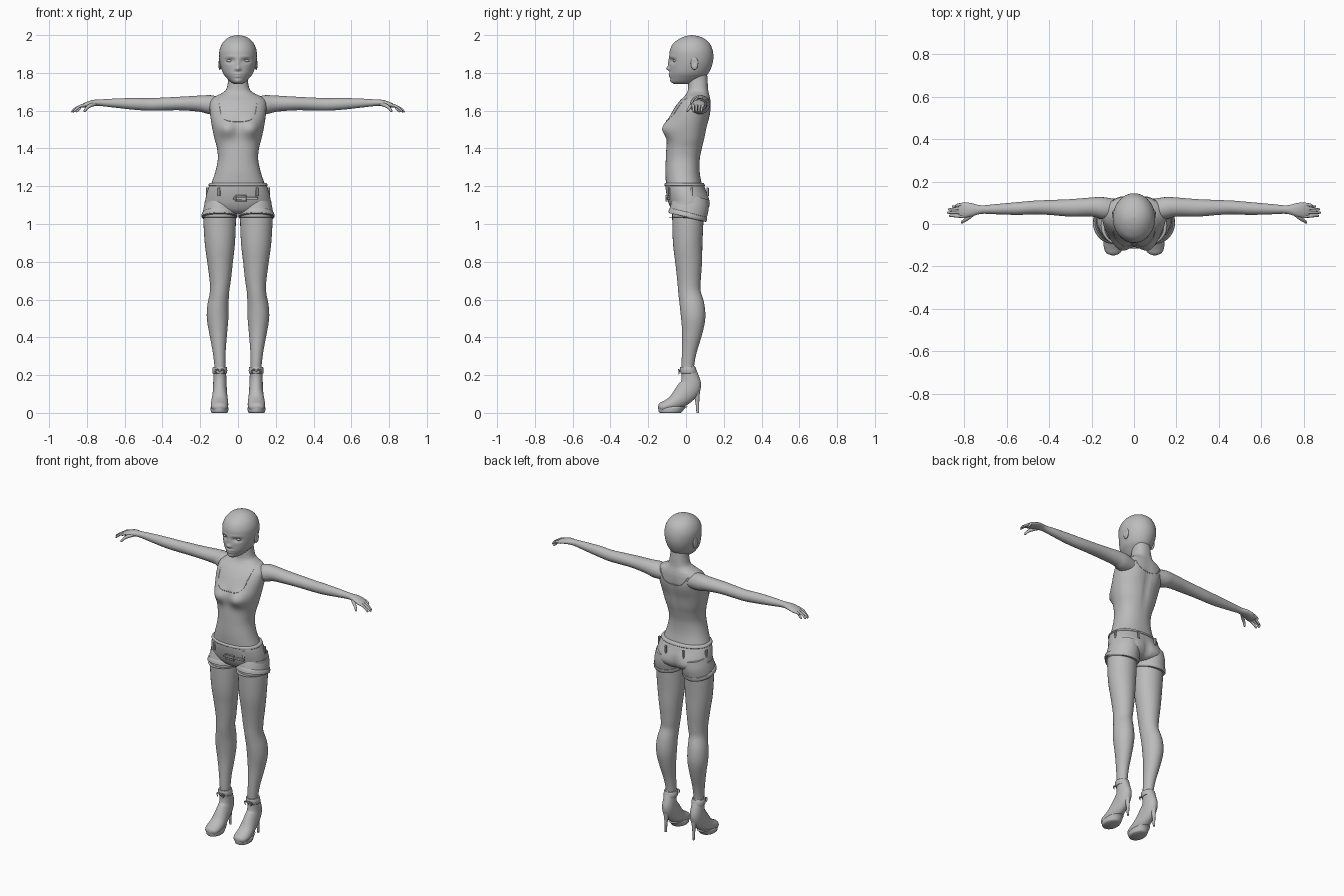
import bpy, bmesh, math
from mathutils import Vector

grey = bpy.data.materials.new("plain grey")
grey.diffuse_color = (0.5, 0.5, 0.5, 1)
X, Y, Z = Vector((1, 0, 0)), Vector((0, 1, 0)), Vector((0, 0, 1))


def finish(name, bm, mirror=False, angle=50):
    bmesh.ops.recalc_face_normals(bm, faces=bm.faces)
    me = bpy.data.meshes.new(name)
    bm.to_mesh(me)
    bm.free()
    me.materials.append(grey)
    ob = bpy.data.objects.new(name, me)
    bpy.context.collection.objects.link(ob)
    bpy.context.view_layer.objects.active = ob
    ob.select_set(True)
    bpy.ops.object.shade_smooth_by_angle(angle=math.radians(angle))
    ob.select_set(False)
    if mirror:
        ob.modifiers.new("Mirror", 'MIRROR')
    return ob


def smooth_path(pts, steps):
    """Catmull-Rom through rows of (x, y, z, radius_a, radius_b)."""
    p = [Vector(q) for q in pts]
    p = [p[0] * 2 - p[1]] + p + [p[-1] * 2 - p[-2]]
    out = []
    for i in range(1, len(p) - 2):
        a, b, c, d = p[i - 1:i + 3]
        for s in range(steps):
            t = s / steps
            out.append(0.5 * (2 * b + (c - a) * t + (2 * a - 5 * b + 4 * c - d) * t * t
                              + (3 * b - a - 3 * c + d) * t ** 3))
    return out + [p[-2]]


def tube(name, pts, side=X, seg=24, steps=4, level=False, power=2.0, mirror=False):
    """Skin elliptical rings along a path; level keeps every ring horizontal."""
    path = smooth_path(pts, steps)
    bm, rings = bmesh.new(), []
    for i, q in enumerate(path):
        c = Vector(q[:3])
        t = Vector(path[min(i + 1, len(path) - 1)][:3]) - Vector(path[max(i - 1, 0)][:3])
        other = Y if level else t.cross(side).normalized()
        ring = []
        for k in range(seg):
            a = 2 * math.pi * k / seg
            ca, sa = math.cos(a), math.sin(a)
            u = math.copysign(abs(ca) ** (2 / power), ca) * max(q[3], 0.0005)
            v = math.copysign(abs(sa) ** (2 / power), sa) * max(q[4], 0.0005)
            ring.append(bm.verts.new(c + side * u + other * v))
        rings.append(ring)
    for r, s in zip(rings, rings[1:]):
        for k in range(seg):
            bm.faces.new((r[k], r[(k + 1) % seg], s[(k + 1) % seg], s[k]))
    bm.faces.new(rings[0])
    bm.faces.new(rings[-1])
    return finish(name, bm, mirror)


def body(name, rows, cx=0, **kw):
    """Level rings given as (z, front y, back y, half width)."""
    return tube(name, [(cx, (f + b) / 2, z, w, (b - f) / 2) for z, f, b, w in rows],
                level=True, **kw)


def bump(ob, c, r, d):
    """Push a soft mound, same on both sides."""
    for v in ob.data.vertices:
        e = sum(((p - q) / s) ** 2 for p, q, s in zip((abs(v.co.x), v.co.y, v.co.z), c, r))
        v.co += Vector(d) * math.exp(-e)


def ball(name, c, s, mirror=True):
    bm = bmesh.new()
    bmesh.ops.create_uvsphere(bm, u_segments=20, v_segments=12, radius=1)
    bmesh.ops.scale(bm, vec=s, verts=bm.verts)
    bmesh.ops.translate(bm, vec=c, verts=bm.verts)
    return finish(name, bm, mirror)


def box(name, c, s, turn=0):
    bm = bmesh.new()
    bmesh.ops.create_cube(bm, size=1)
    bmesh.ops.scale(bm, vec=s, verts=bm.verts)
    bmesh.ops.bevel(bm, geom=bm.edges[:], offset=0.0015, segments=1, affect='EDGES')
    ob = finish(name, bm, angle=20)
    ob.location, ob.rotation_euler = c, (0, 0, turn)
    return ob


# Head with sculpted face
head = body("head", [
    (1.742, -.064, .03, .022), (1.752, -.077, .065, .04), (1.775, -.083, .098, .062),
    (1.80, -.086, .12, .08), (1.84, -.087, .138, .093), (1.88, -.088, .145, .099),
    (1.92, -.085, .141, .098), (1.955, -.068, .126, .084), (1.98, -.036, .099, .061),
    (1.994, -.003, .065, .034), (2.0, .028, .034, .003)], seg=80, steps=8)
bump(head, (.042, -.08, 1.864), (.024, .05, .013), (0, .013, 0))
bump(head, (.04, -.08, 1.885), (.03, .05, .008), (0, -.003, 0))
bump(head, (0, -.088, 1.85), (.009, .05, .025), (0, -.008, 0))
bump(head, (0, -.088, 1.823), (.011, .05, .011), (0, -.016, 0))
bump(head, (.011, -.088, 1.818), (.006, .04, .006), (0, -.005, 0))
bump(head, (0, -.085, 1.794), (.022, .05, .006), (0, -.006, 0))
bump(head, (0, -.085, 1.781), (.018, .05, .006), (0, -.006, 0))
bump(head, (0, -.08, 1.757), (.02, .04, .01), (0, -.004, 0))
ball("eye", (.043, -.054, 1.864), (.018, .016, .009))
ear = ball("ear", (.096, .045, 1.85), (.009, .02, .034))
bump(ear, (.104, .043, 1.855), (.02, .009, .017), (-.007, 0, 0))

# Torso and neck
torso = body("torso", [
    (1.16, -.10, .095, .15), (1.20, -.105, .086, .145), (1.27, -.109, .073, .122),
    (1.34, -.107, .073, .107), (1.40, -.104, .085, .111), (1.45, -.10, .098, .124),
    (1.51, -.098, .11, .137), (1.56, -.088, .122, .145), (1.61, -.064, .13, .15),
    (1.65, -.035, .13, .147), (1.675, -.01, .126, .122), (1.69, .002, .122, .09),
    (1.71, .01, .118, .064), (1.75, .012, .115, .053), (1.79, .012, .112, .05)],
    seg=64, steps=6, power=2.25)
bump(torso, (.068, -.09, 1.505), (.055, .06, .048), (.004, -.036, 0))
bump(torso, (0, .12, 1.5), (.015, .04, .13), (0, -.008, 0))
bump(torso, (.075, .13, 1.58), (.04, .04, .05), (0, .006, 0))


def seam(name, pts, y0):
    """Thin garment edge laid on the torso."""
    rows = []
    for x, _, z, _, _ in smooth_path([(x, 0, z, 0, 0) for x, z in pts], 5):
        hit, loc, _, _ = torso.ray_cast((x, y0, z), (0, -math.copysign(1, y0), 0))
        if hit:
            rows.append((*loc, .002, .002))
    tube(name, rows, Y, seg=6, steps=1)


seam("front_neckline", [(-.105, 1.67), (-.098, 1.62), (-.085, 1.57), (-.045, 1.545),
                        (.045, 1.545), (.085, 1.57), (.098, 1.62), (.105, 1.67)], -1)
seam("back_neckline", [(-.1, 1.665), (-.06, 1.61), (0, 1.595), (.06, 1.61), (.1, 1.665)], 1)

# Arms, hands and fingers
tube("arm", [
    (.09, .068, 1.625, .05, .045), (.15, .075, 1.632, .052, .05), (.2, .08, 1.637, .045, .043),
    (.3, .076, 1.638, .041, .036), (.4, .078, 1.635, .035, .034), (.47, .078, 1.633, .032, .033),
    (.55, .073, 1.636, .03, .031), (.65, .07, 1.64, .024, .024), (.72, .068, 1.642, .02, .018),
    (.765, .067, 1.641, .031, .016), (.80, .066, 1.633, .036, .013),
    (.825, .064, 1.624, .031, .009), (.832, .064, 1.621, .012, .003)], Y, mirror=True)
for i, (y, end) in enumerate([(.036, .872), (.056, .881), (.076, .876), (.094, .858)]):
    tip = y * .75 + .012
    tube(f"finger_{i + 1}", [
        (.80, y, 1.632, .008, .008), (.835, (y + tip) / 2, 1.624, .0075, .0075),
        (end - .018, tip, 1.61, .0065, .0065), (end - .003, tip, 1.596, .005, .005),
        (end, tip, 1.591, .001, .001)], Y, seg=10, mirror=True)
tube("thumb", [
    (.75, .053, 1.638, .01, .01), (.78, .03, 1.628, .011, .01), (.80, .017, 1.614, .008, .008),
    (.812, .008, 1.598, .006, .006), (.814, .006, 1.594, .001, .001)], Y, seg=12, mirror=True)

# Shorts
shorts = body("shorts_seat", [
    (1.208, -.109, .094, .15), (1.18, -.107, .105, .161), (1.14, -.1, .119, .171),
    (1.10, -.088, .12, .171), (1.07, -.07, .105, .135), (1.055, -.045, .08, .07)],
    seg=64, steps=5, power=2.2)
bump(shorts, (.08, .12, 1.095), (.05, .06, .05), (0, .012, 0))
bump(shorts, (0, .12, 1.10), (.015, .05, .06), (0, -.01, 0))
tube("shorts_leg", [(.087, .034, 1.15, .075, .085), (.092, .022, 1.10, .087, .1),
                    (.098, .007, 1.035, .091, .101)], seg=40, mirror=True)
tube("shorts_cuff", [(.0965, .0125, 1.06, .088, .098), (.0965, .012, 1.058, .094, .103),
                     (.098, .0075, 1.038, .096, .104), (.098, .007, 1.036, .09, .099)],
     seg=40, steps=2, mirror=True)
body("waistband", [(1.217, -.109, .092, .148), (1.214, -.114, .096, .153),
                   (1.204, -.115, .1, .157), (1.20, -.109, .098, .152)],
     seg=64, steps=2, power=2.2)

# Belt loops and buckle
for x, y, turn in [(.1, -.088, .45), (-.1, -.088, -.45), (.06, .114, -.15), (-.06, .114, .15),
                   (.163, .03, 1.45), (-.163, .03, -1.45)]:
    box("belt_loop", (x, y, 1.17), (.013, .012, .045), turn)
box("buckle_strap", (.04, -.097, 1.136), (.13, .012, .014), .08)
for z in (1.122, 1.15):
    box("buckle_bar", (.015, -.103, z), (.055, .012, .006))
for x in (-.012, .042):
    box("buckle_side", (x, -.103, 1.136), (.006, .012, .033))

# Legs
tube("leg", [
    (.095, .012, 1.12, .082, .085), (.097, .01, 1.03, .086, .083), (.096, .009, .9, .08, .078),
    (.095, .014, .8, .068, .071), (.094, .016, .7, .056, .062), (.098, .018, .64, .051, .059),
    (.106, .032, .57, .056, .065), (.108, .038, .5, .057, .064), (.105, .032, .42, .047, .053),
    (.1, .018, .33, .035, .04), (.096, .01, .25, .029, .033), (.096, .012, .18, .028, .033)],
    seg=32, mirror=True)

# High-heeled shoes
tube("shoe_upper", [
    (.096, .01, .238, .032, .036), (.096, .022, .19, .034, .046), (.096, .022, .142, .036, .058),
    (.096, -.012, .097, .039, .056), (.097, -.058, .056, .045, .042),
    (.098, -.105, .036, .045, .031), (.098, -.135, .029, .034, .023),
    (.098, -.147, .026, .008, .006)], seg=32, mirror=True)
body("shoe_sole", [(0, -.138, -.028, .04), (.006, -.144, -.02, .045),
                   (.025, -.147, -.005, .047), (.033, -.14, .01, .042)],
     cx=.098, seg=32, mirror=True)
tube("shoe_heel", [(.096, .05, .145, .027, .028), (.096, .056, .1, .015, .017),
                   (.096, .06, .055, .008, .01), (.096, .062, 0, .006, .007)],
     seg=16, mirror=True)
body("ankle_cuff", [(.243, -.027, .047, .033), (.24, -.032, .052, .038),
                    (.212, -.03, .058, .039), (.208, -.026, .056, .034)],
     cx=.096, seg=32, steps=2, mirror=True)
# Ankle bow
for s in (-1, 1):
    tube("bow_loop", [(.096, -.032, .222, .003, .003), (.096 + s * .014, -.04, .23, .004, .004),
                      (.096 + s * .024, -.036, .222, .004, .004),
                      (.096 + s * .018, -.038, .205, .002, .002)], Y, seg=8, mirror=True)
ball("bow_knot", (.096, -.036, .222), (.006, .005, .006))
